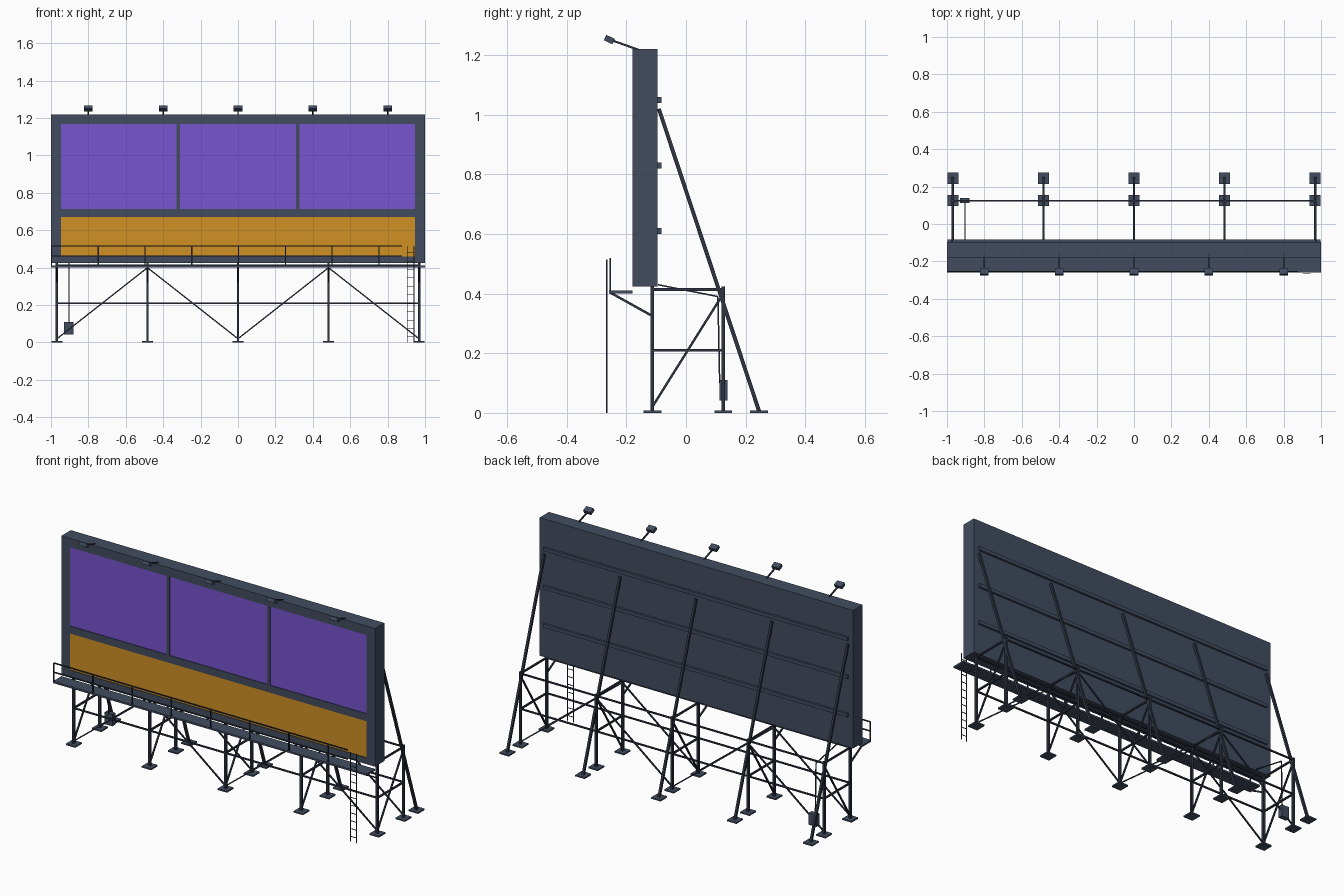
import bpy, bmesh, math
from mathutils import Vector, Matrix

cube = bpy.data.objects.get("Cube")
if cube:
    bpy.data.objects.remove(cube, do_unlink=True)


def material(name, rgb):
    m = bpy.data.materials.new(name)
    m.use_nodes = True
    color = (*rgb, 1)
    m.diffuse_color = color
    m.node_tree.nodes["Principled BSDF"].inputs["Base Color"].default_value = color
    return m


SLATE = material("slate", (0.054, 0.073, 0.117))
STEEL = material("dark steel", (0.027, 0.034, 0.053))
PURPLE = material("purple", (0.185, 0.09, 0.63))
AMBER = material("amber", (0.63, 0.285, 0.018))


class Part:
    """Collects boxes and beams into one named mesh object."""

    def __init__(self, name, mat):
        self.name, self.mat, self.bm = name, mat, bmesh.new()

    def box(self, x, y, z, turn=0):
        lo, hi = Vector((x[0], y[0], z[0])), Vector((x[1], y[1], z[1]))
        mat = (Matrix.Translation((lo + hi) / 2) @ Matrix.Rotation(turn, 4, 'X')
               @ Matrix.Diagonal((*(hi - lo), 1)))
        bmesh.ops.create_cube(self.bm, size=1, matrix=mat)

    def beam(self, a, b, w):
        a, b = Vector(a), Vector(b)
        d = b - a
        mat = (Matrix.Translation((a + b) / 2) @ d.to_track_quat('Z', 'Y').to_matrix().to_4x4()
               @ Matrix.Diagonal((w, w, d.length, 1)))
        bmesh.ops.create_cube(self.bm, size=1, matrix=mat)

    def done(self):
        mesh = bpy.data.meshes.new(self.name)
        self.bm.to_mesh(mesh)
        self.bm.free()
        mesh.materials.append(self.mat)
        bpy.context.collection.objects.link(bpy.data.objects.new(self.name, mesh))


# Sign board with a raised front frame
FACE, LIP = -0.173, -0.18
BOTTOM, TOP = 0.424, 1.22
board = Part("board", SLATE)
board.box((-1, 1), (FACE, -0.095), (BOTTOM, TOP))
board.done()

frame = Part("board_frame", SLATE)
for z in ((BOTTOM, 0.46), (0.671, 0.714), (1.168, TOP)):
    frame.box((-1, 1), (LIP, FACE), z)
for s in (-1, 1):
    frame.box(sorted((s, s * 0.947)), (LIP, FACE), (BOTTOM, TOP))
    frame.box((s * 0.32 - 0.01, s * 0.32 + 0.01), (LIP, FACE), (0.714, 1.168))
frame.done()

# Coloured panels
upper = Part("upper_panels", PURPLE)
for x in ((-0.947, -0.33), (-0.31, 0.31), (0.33, 0.947)):
    upper.box(x, (FACE - 0.003, FACE), (0.714, 1.168))
upper.done()
lower = Part("lower_panel", AMBER)
lower.box((-0.947, 0.947), (FACE - 0.003, FACE), (0.46, 0.671))
lower.done()

# Horizontal rails on the back of the board
rails = Part("back_rails", SLATE)
for z in (0.61, 0.83, 1.05):
    rails.box((-0.97, 0.97), (-0.095, -0.083), (z - 0.01, z + 0.01))
rails.done()

# Support frames
FRONT, REAR, HEEL = -0.113, 0.125, 0.245
STATIONS = [i * 0.484 for i in range(-2, 3)]
legs = Part("legs", STEEL)
braces = Part("rear_braces", STEEL)
ties = Part("cross_ties", STEEL)
feet = Part("foot_plates", SLATE)
brackets = Part("walkway_brackets", STEEL)
for x in STATIONS:
    for y in (FRONT, REAR, HEEL):
        feet.box((x - 0.03, x + 0.03), (y - 0.03, y + 0.03), (0, 0.008))
    for y in (FRONT, REAR):
        legs.beam((x, y, 0.005), (x, y, BOTTOM), 0.013)
    braces.beam((x, HEEL, 0.006), (x, -0.091, 1.02), 0.013)
    for z in (0.21, 0.414):
        ties.beam((x, FRONT, z), (x, REAR, z), 0.009)
    ties.beam((x, FRONT, 0.02), (x, REAR, 0.4), 0.008)
    brackets.beam((x, -0.255, 0.404), (x, FRONT, 0.325), 0.008)

# Long ties and zigzag bracing between the frames
for y in (FRONT, REAR):
    for z in (0.21, 0.414):
        ties.beam((STATIONS[0], y, z), (STATIONS[-1], y, z), 0.008)
    for i in range(4):
        z0, z1 = (0.02, 0.4) if i % 2 == 0 else (0.4, 0.02)
        ties.beam((STATIONS[i], y, z0), (STATIONS[i + 1], y, z1), 0.007)
for part in (legs, braces, ties, feet, brackets):
    part.done()

# Walkway and its railing
deck = Part("walkway", SLATE)
deck.box((-1, 1), (-0.258, -0.18), (0.401, 0.411))
deck.done()
railing = Part("railing", STEEL)
for z in (0.463, 0.516):
    railing.beam((-0.997, -0.254, z), (0.877, -0.254, z), 0.006)
for i in range(8):
    x = -0.997 + i * 0.25
    railing.beam((x, -0.254, 0.41), (x, -0.254, 0.516), 0.006)
railing.done()

# Ladder
ladder = Part("ladder", STEEL)
for x in (0.905, 0.941):
    ladder.beam((x, -0.266, 0), (x, -0.266, 0.515), 0.004)
for i in range(11):
    z = 0.03 + i * 0.045
    ladder.beam((0.905, -0.266, z), (0.941, -0.266, z), 0.003)
ladder.done()

# Floodlights on arms
arms = Part("lamp_arms", STEEL)
lamps = Part("lamps", SLATE)
for i in range(-2, 3):
    x = i * 0.4
    arms.beam((x, -0.16, 1.218), (x, -0.25, 1.25), 0.007)
    lamps.box((x - 0.023, x + 0.023), (-0.273, -0.241), (1.242, 1.262), math.radians(-25))
arms.done()
lamps.done()

# Electrical box and its cable
box = Part("electrical_box", SLATE)
box.box((-0.93, -0.88), (0.112, 0.139), (0.042, 0.11))
box.done()
cable = Part("cable", STEEL)
path = [(-0.904, -0.094, 0.43), (-0.904, 0.107, 0.39), (-0.904, 0.113, 0.1)]
for a, b in zip(path, path[1:]):
    cable.beam(a, b, 0.005)
cable.done()
